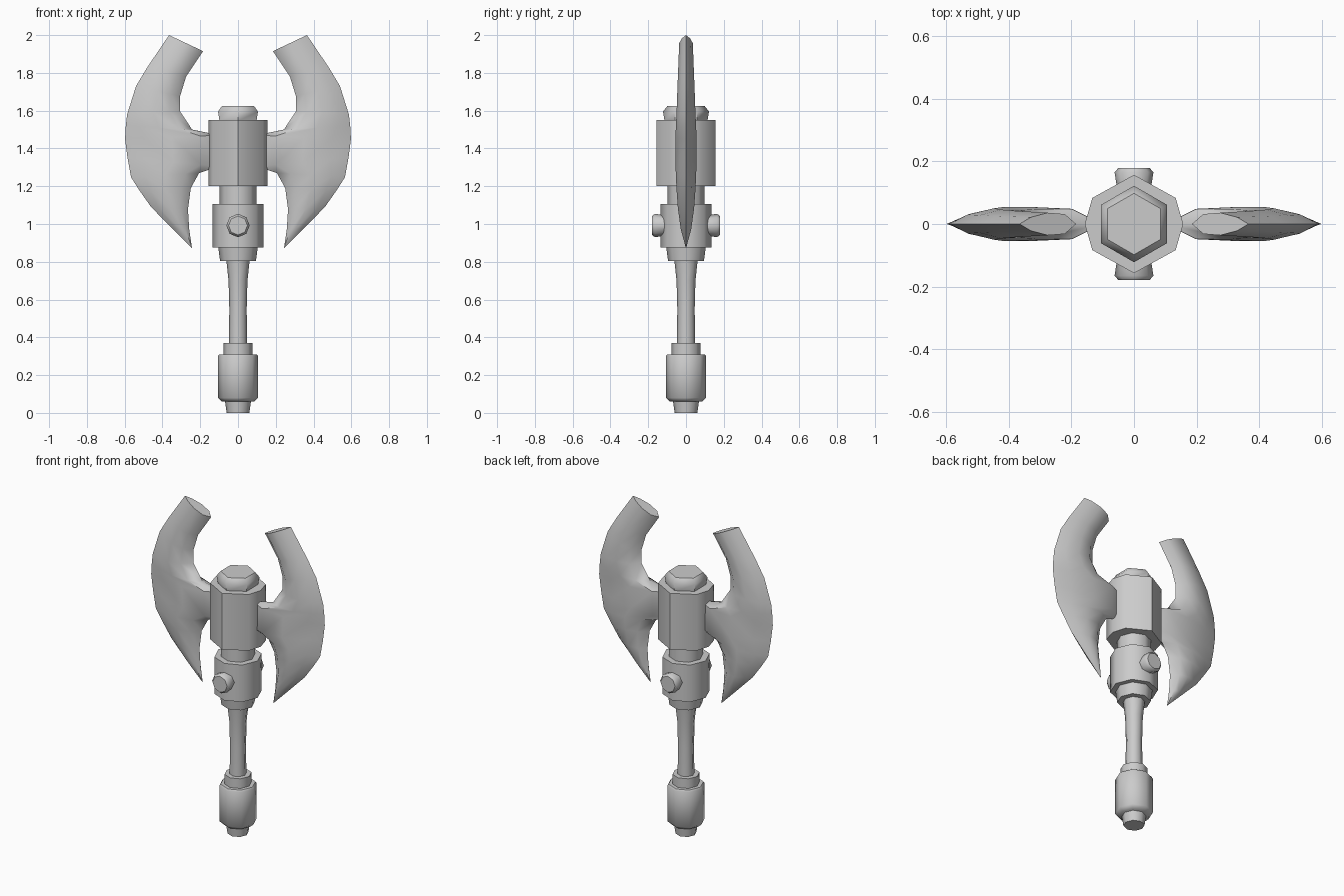
import bpy, bmesh, math
from mathutils import Matrix, Vector

cube = bpy.data.objects.get("Cube")
if cube:
    bpy.data.objects.remove(cube, do_unlink=True)

steel = bpy.data.materials.new("plain_grey")
steel.use_nodes = True
GREY = (0.6, 0.6, 0.6, 1)
steel.diffuse_color = GREY
steel.node_tree.nodes["Principled BSDF"].inputs["Base Color"].default_value = GREY

OCTAGON = [45 * i for i in range(8)]
HEXAGON = [30 + 60 * i for i in range(6)]
HEAD = [0, 32, 90, 148, 180, 212, 270, 328]


def loft(name, rings, angle=50):
    """Skin a list of closed rings and cap both ends."""
    bm = bmesh.new()
    loops = [[bm.verts.new(p) for p in ring] for ring in rings]
    n = len(loops[0])
    for a, b in zip(loops, loops[1:]):
        for i in range(n):
            j = (i + 1) % n
            bm.faces.new((a[i], a[j], b[j], b[i]))
    bm.faces.new(loops[0])
    bm.faces.new(loops[-1])
    bmesh.ops.remove_doubles(bm, verts=bm.verts, dist=0.0005)
    bmesh.ops.recalc_face_normals(bm, faces=bm.faces)
    mesh = bpy.data.meshes.new(name)
    bm.to_mesh(mesh)
    bm.free()
    mesh.materials.append(steel)
    ob = bpy.data.objects.new(name, mesh)
    bpy.context.collection.objects.link(ob)
    bpy.ops.object.select_all(action='DESELECT')
    ob.select_set(True)
    bpy.context.view_layer.objects.active = ob
    bpy.ops.object.shade_smooth_by_angle(angle=math.radians(angle))
    return ob


def turned(name, profile, angles=OCTAGON, xform=Matrix()):
    """Faceted turned part from (radius, height) pairs."""
    return loft(name, [[xform @ Vector((r * math.cos(math.radians(a)),
                                        r * math.sin(math.radians(a)), z))
                        for a in angles] for r, z in profile])


# Handle, from the pommel up
turned("pommel", [(0.06, 0), (0.07, 0.07)])
turned("grip", [(0.085, 0.06), (0.107, 0.08), (0.107, 0.3), (0.1, 0.31)])
turned("grip_ring", [(0.077, 0.3), (0.077, 0.37)])
turned("shaft", [(0.048, 0.36), (0.046, 0.55), (0.05, 0.7), (0.062, 0.81)])
turned("lower_collar", [(0.095, 0.805), (0.105, 0.88)])
turned("collar", [(0.135, 0.875), (0.135, 1.105)])
turned("neck", [(0.097, 1.1), (0.097, 1.21)])

# Head block and cap
turned("head_block", [(0.157, 1.2), (0.157, 1.55)], HEAD)
turned("cap", [(0.113, 1.545), (0.122, 1.595), (0.098, 1.625)], HEXAGON)

# Studs on the front and back of the collar
for name, turn in (("front_stud", 90), ("back_stud", -90)):
    turned(name, [(0.052, 0.1), (0.062, 0.165), (0.05, 0.179)],
           xform=Matrix.Translation((0, 0, 0.992)) @ Matrix.Rotation(math.radians(turn), 4, 'X'))

# Crescent blade: inner edge, outer edge and half thickness, from the top down
SECTIONS = [
    ((0.185, 1.915), (0.365, 2.0), 0.036),
    ((0.275, 1.78), (0.48, 1.83), 0.042),
    ((0.307, 1.676), (0.54, 1.73), 0.046),
    ((0.307, 1.597), (0.587, 1.58), 0.05),
    ((0.243, 1.5), (0.594, 1.52), 0.054),
    ((0.1, 1.47), (0.598, 1.45), 0.055),
    ((0.1, 1.305), (0.585, 1.35), 0.055),
    ((0.206, 1.27), (0.566, 1.247), 0.054),
    ((0.25, 1.19), (0.52, 1.175), 0.05),
    ((0.265, 1.077), (0.46, 1.09), 0.043),
    ((0.258, 0.97), (0.35, 0.978), 0.028),
    ((0.243, 0.87), (0.2432, 0.87), 0.0),
]
BULGE = [(0, 0), (0.2, 0.88), (0.5, 1), (0.8, 0.6), (1, 0)]
LENS = BULGE + [(f, -t) for f, t in BULGE[-2:0:-1]]

rings = []
for (xi, zi), (xo, zo), half in SECTIONS:
    rings.append([(xi + f * (xo - xi), t * half, zi + f * (zo - zi)) for f, t in LENS])
blade = loft("blades", rings)
blade.modifiers.new("mirror", 'MIRROR').use_clip = False
